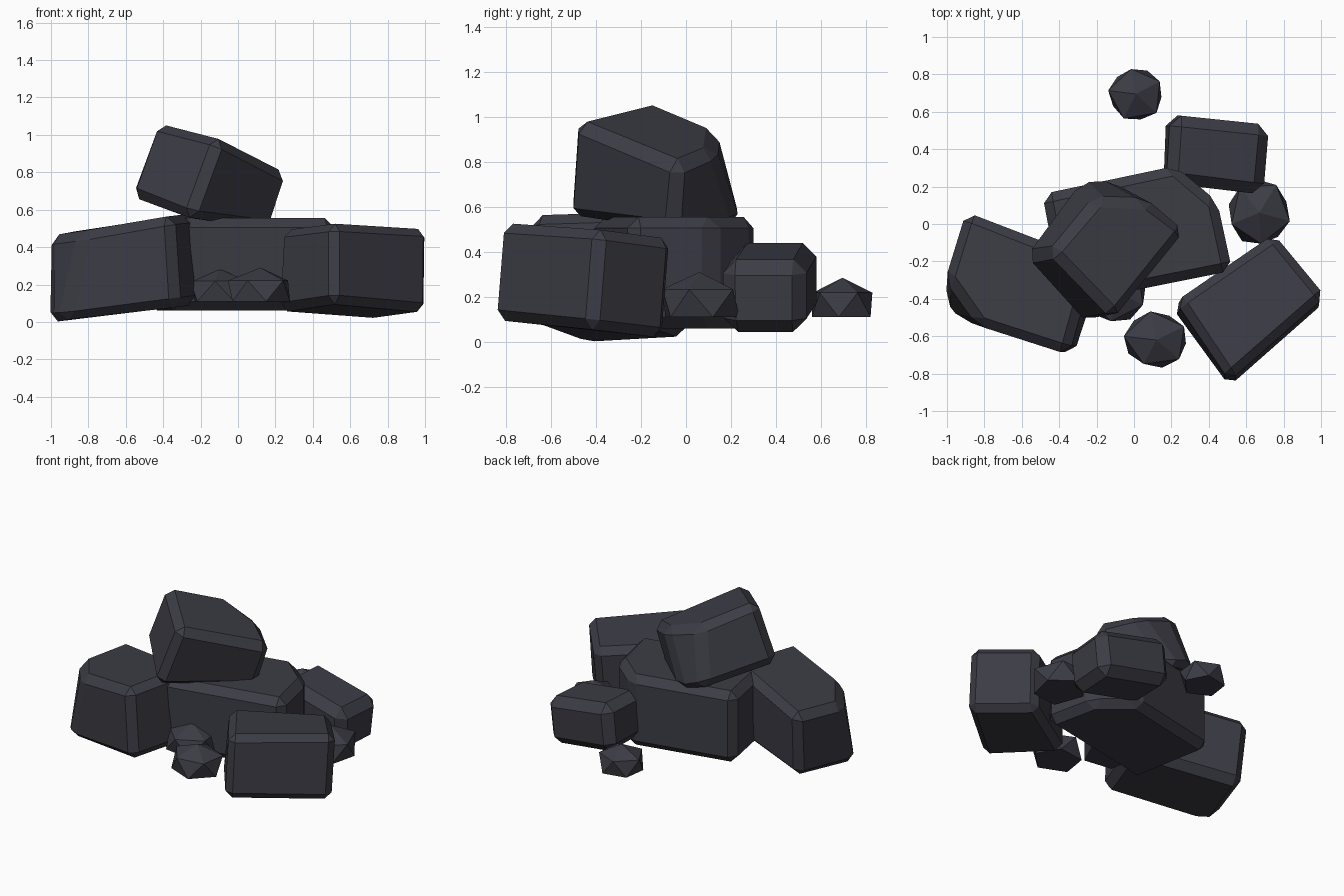
import bpy, bmesh, math, random
from mathutils import Vector

if "Cube" in bpy.data.objects:
    bpy.data.objects.remove(bpy.data.objects["Cube"])

random.seed(4)
stone = bpy.data.materials.new("dark_slate")
stone.diffuse_color = (0.045, 0.045, 0.060, 1)
stone.use_nodes = True
stone.node_tree.nodes["Principled BSDF"].inputs["Base Color"].default_value = stone.diffuse_color


def finish(bm, name):
    bmesh.ops.recalc_face_normals(bm, faces=bm.faces[:])
    me = bpy.data.meshes.new(name)
    bm.to_mesh(me)
    bm.free()
    me.materials.append(stone)
    ob = bpy.data.objects.new(name, me)
    bpy.context.collection.objects.link(ob)
    return ob


def boulder(name, bottom, top, bevel):
    """Block between a bottom and a top outline, all edges chamfered."""
    bm = bmesh.new()
    lo = [bm.verts.new(p) for p in bottom]
    hi = [bm.verts.new(p) for p in top]
    n = len(lo)
    bm.faces.new(lo[::-1])
    bm.faces.new(hi)
    for i in range(n):
        j = (i + 1) % n
        bm.faces.new((lo[i], lo[j], hi[j], hi[i]))
    bmesh.ops.recalc_face_normals(bm, faces=bm.faces[:])
    bmesh.ops.bevel(bm, geom=bm.edges[:], offset=bevel, offset_type='OFFSET',
                    segments=1, profile=0.5, affect='EDGES')
    return finish(bm, name)


def pebble(name, x, y, rx, ry, apex, turn):
    """Squashed icosahedron with a flat underside at z = 0.11."""
    bm = bmesh.new()
    bmesh.ops.create_icosphere(bm, subdivisions=1, radius=1)
    c, s = math.cos(turn), math.sin(turn)
    k = (apex - 0.11) / 1.447
    for v in bm.verts:
        j = random.uniform(0.95, 1.07)
        px, py = (v.co.x * c - v.co.y * s) * j, (v.co.x * s + v.co.y * c) * j
        z = max(v.co.z, -0.447)
        v.co = Vector((x + px * rx, y + py * ry, 0.11 + (z + 0.447) * k))
    return finish(bm, name)


# Central slab
slab = [(-0.38, -0.43), (0.525, -0.25), (0.445, 0.12), (0.22, 0.31), (-0.49, 0.16)]
boulder("central_boulder",
        [(x, y, 0.06) for x, y in slab], [(x, y, 0.555) for x, y in slab], 0.05)

# Left boulder, rising toward the middle, front left corner cut away
boulder("left_boulder",
        [(-1.02, -0.42, 0.0), (-0.93, -0.51, 0.0), (-0.32, -0.70, 0.08),
         (-0.16, -0.22, 0.10), (-0.88, 0.02, 0.02)],
        [(-1.01, -0.29, 0.46), (-0.83, -0.545, 0.485), (-0.35, -0.70, 0.57),
         (-0.21, -0.20, 0.585), (-0.90, 0.07, 0.48)],
        0.05)

# Right boulder, leaning back a little
boulder("right_boulder",
        [(0.20, -0.45, 0.055), (0.51, -0.87, 0.10), (1.02, -0.42, 0.055), (0.73, -0.085, 0.015)],
        [(0.225, -0.41, 0.495), (0.51, -0.835, 0.53), (1.025, -0.385, 0.50), (0.75, -0.05, 0.455)],
        0.045)

# Tilted boulder on top, back corner cut away
boulder("top_boulder",
        [(-0.59, -0.175, 0.68), (-0.26, -0.54, 0.55), (0.19, -0.06, 0.49),
         (-0.13, 0.25, 0.51), (-0.30, 0.23, 0.57)],
        [(-0.45, -0.15, 1.075), (-0.10, -0.51, 0.985), (0.285, -0.03, 0.785),
         (0.08, 0.125, 0.86), (-0.20, 0.14, 0.95)],
        0.05)

# Small boulder behind, sinking toward the right
boulder("back_boulder",
        [(0.155, 0.22, 0.12), (0.67, 0.165, 0.035), (0.69, 0.53, 0.035), (0.165, 0.585, 0.12)],
        [(0.175, 0.22, 0.45), (0.695, 0.155, 0.355), (0.73, 0.53, 0.355), (0.20, 0.585, 0.45)],
        0.06)

# Loose pebbles: x, y, radii, apex height, turn
for i, p in enumerate([(0.01, 0.695, 0.16, 0.155, 0.285, 0.5),
                       (0.67, 0.06, 0.18, 0.19, 0.31, 1.0),
                       (0.12, -0.62, 0.185, 0.165, 0.29, 0.5),
                       (-0.10, -0.36, 0.18, 0.18, 0.285, 0.8)]):
    pebble("pebble_%d" % (i + 1), *p)
